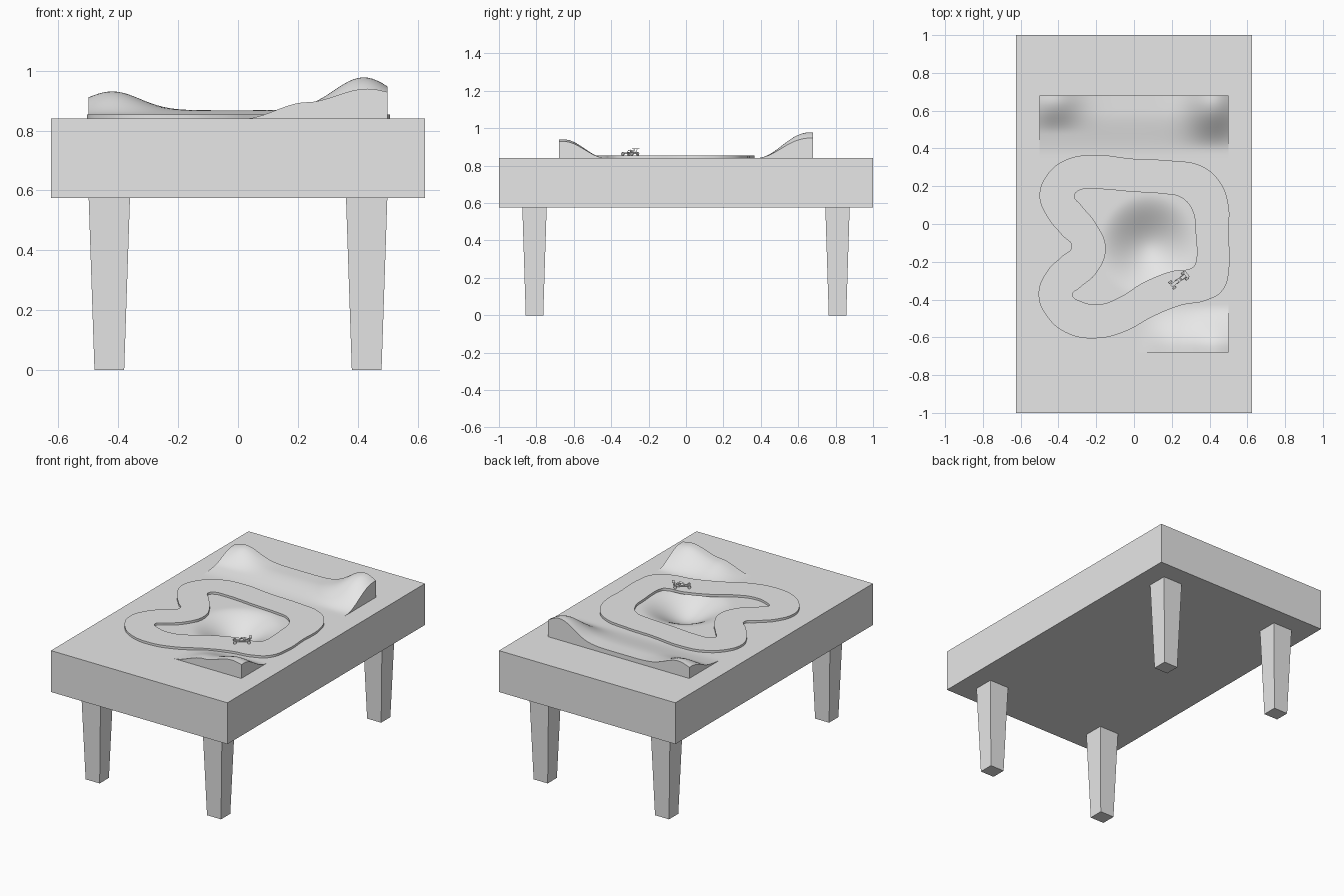
import bpy, bmesh, math
from mathutils import Matrix, Vector

if "Cube" in bpy.data.objects:
    bpy.data.objects.remove(bpy.data.objects["Cube"])

grey = bpy.data.materials.new("plain_grey")
grey.use_nodes = True
grey.diffuse_color = (0.8, 0.8, 0.8, 1)
grey.node_tree.nodes["Principled BSDF"].inputs["Base Color"].default_value = (0.8, 0.8, 0.8, 1)

TOP, UNDER = 0.84, 0.575      # table surface and underside
HALF_X, HALF_Y = 0.5, 0.68    # landscape half size


def add_object(name, bm, smooth=False):
    mesh = bpy.data.meshes.new(name)
    bmesh.ops.recalc_face_normals(bm, faces=bm.faces)
    bm.to_mesh(mesh)
    bm.free()
    obj = bpy.data.objects.new(name, mesh)
    bpy.context.collection.objects.link(obj)
    mesh.materials.append(grey)
    if smooth:
        bpy.ops.object.select_all(action='DESELECT')
        obj.select_set(True)
        bpy.context.view_layer.objects.active = obj
        bpy.ops.object.shade_smooth_by_angle(angle=math.radians(40))
    return obj


def box_mesh(size, centre, taper=1.0):
    """Box whose lower end is scaled by taper."""
    bm = bmesh.new()
    bmesh.ops.create_cube(bm, size=1)
    for v in bm.verts:
        if v.co.z < 0:
            v.co.x *= taper
            v.co.y *= taper
        v.co = Vector(a * b for a, b in zip(v.co, size)) + Vector(centre)
    return bm


# Table top with an opening for the landscape
bm = box_mesh((1.25, 2, TOP - UNDER), (0, 0, (TOP + UNDER) / 2))
bm.faces.ensure_lookup_table()
upper = max(bm.faces, key=lambda f: f.calc_center_median().z)
bmesh.ops.inset_region(bm, faces=[upper], thickness=0.1)
for v in upper.verts:
    v.co.x = math.copysign(HALF_X, v.co.x)
    v.co.y = math.copysign(HALF_Y, v.co.y)
bmesh.ops.delete(bm, geom=[upper], context='FACES_ONLY')
add_object("table_top", bm)

# Tapered legs
for sx, side in ((1, "left"), (-1, "right")):
    for sy, end in ((-1, "front"), (1, "back")):
        add_object(f"{end}_{side}_leg", box_mesh(
            (0.138, 0.13, UNDER), (sx * 0.43, sy * 0.81, UNDER / 2), 0.72))


def ease(t):
    t = min(max(t, 0), 1)
    return t * t * (3 - 2 * t)


def profile(points, x):
    """Smoothly interpolated height along x."""
    for (x0, h0), (x1, h1) in zip(points, points[1:]):
        if x <= x1:
            return h0 + (h1 - h0) * ease((x - x0) / (x1 - x0))
    return points[-1][1]


def bump(x, centre, width):
    return math.exp(-((x - centre) / width) ** 2)


FRONT_HILL = ((-0.5, 0), (0.02, 0), (0.23, 0.055), (0.43, 0.1), (0.6, 0.07))


def height(x, y):
    # Back ridge with a hill at each end, front hill, hollow in the middle
    ridge = 0.028 * ease((y - 0.36) / 0.24)
    right_hill = 0.063 * bump(x, -0.42, 0.13) * ease((y - 0.48) / 0.18)
    left_hill = 0.11 * bump(x, 0.42, 0.14) * ease((y - 0.39) / 0.27)
    front_hill = profile(FRONT_HILL, x) * ease((-y - 0.43) / 0.22)
    reach = math.hypot((x - 0.08) / 0.27, (y + 0.12) / 0.28)
    hollow = 0.1 * ease(1 - reach)
    return TOP + ridge + right_hill + left_hill + front_hill - hollow


# Landscape block
bm = bmesh.new()
bmesh.ops.create_grid(bm, x_segments=60, y_segments=80, size=1)
for v in bm.verts:
    x, y = v.co.x * HALF_X, v.co.y * HALF_Y
    v.co = (x, y, height(x, y))
rim = [e for e in bm.edges if e.is_boundary]
skirt = bmesh.ops.extrude_edge_only(bm, edges=rim)["geom"]
for v in skirt:
    if isinstance(v, bmesh.types.BMVert):
        v.co.z = 0.7
bmesh.ops.holes_fill(bm, edges=[e for e in skirt if isinstance(e, bmesh.types.BMEdge)])
add_object("landscape", bm, smooth=True)

# Road loop: outer and inner outline filled between
OUTER = ((-.22, .365), (0, .345), (.2, .335), (.35, .31), (.45, .23), (.5, .1),
         (.5, -.05), (.505, -.22), (.47, -.35), (.38, -.405), (.25, -.43),
         (.1, -.49), (-.05, -.57), (-.2, -.605), (-.35, -.58), (-.46, -.49),
         (-.505, -.37), (-.46, -.25), (-.38, -.17), (-.33, -.12), (-.38, -.06),
         (-.46, .04), (-.5, .15), (-.46, .26), (-.36, .34))
INNER = ((-.23, .185), (0, .17), (.15, .16), (.25, .14), (.31, .07), (.325, -.03),
         (.325, -.21), (.31, -.23), (.2, -.25), (.05, -.31), (-.08, -.39),
         (-.18, -.425), (-.28, -.41), (-.325, -.375), (-.29, -.34), (-.2, -.26),
         (-.15, -.13), (-.2, 0), (-.28, .1), (-.315, .15), (-.29, .178))
curve = bpy.data.curves.new("road", 'CURVE')
curve.dimensions = '2D'
curve.fill_mode = 'BOTH'
curve.extrude = 0.008
curve.resolution_u = 8
for outline in (OUTER, INNER):
    spline = curve.splines.new('BEZIER')
    spline.bezier_points.add(len(outline) - 1)
    spline.use_cyclic_u = True
    for point, (x, y) in zip(spline.bezier_points, outline):
        point.co = (x, y, 0)
        point.handle_left_type = point.handle_right_type = 'AUTO'
road = bpy.data.objects.new("road", curve)
bpy.context.collection.objects.link(road)
road.location.z = 0.846
curve.materials.append(grey)
bpy.ops.object.select_all(action='DESELECT')
road.select_set(True)
bpy.context.view_layer.objects.active = road
bpy.ops.object.convert(target='MESH')
bpy.ops.object.shade_smooth_by_angle(angle=math.radians(30))

# Toy buggy on the road, nose along its own -x
PLACE = Matrix.Translation((0.237, -0.298, 0.854)) @ Matrix.Rotation(math.radians(36), 4, 'Z')


def buggy_part(name, bm, smooth=False):
    add_object(name, bm, smooth).matrix_world = PLACE


def bar_mesh(start, end, radius, sides=6):
    start, end = Vector(start), Vector(end)
    axis = end - start
    turn = axis.to_track_quat('Z', 'Y').to_matrix().to_4x4()
    bm = bmesh.new()
    bmesh.ops.create_cone(bm, cap_ends=True, segments=sides, radius1=radius, radius2=radius,
                          depth=axis.length, matrix=Matrix.Translation((start + end) / 2) @ turn)
    return bm


buggy_part("buggy_floor", box_mesh((0.09, 0.018, 0.004), (0, 0, 0.009)))
buggy_part("buggy_nose", box_mesh((0.036, 0.014, 0.007), (-0.032, 0, 0.014)))
buggy_part("buggy_engine", box_mesh((0.026, 0.016, 0.009), (0.03, 0, 0.015)))
buggy_part("buggy_seat", box_mesh((0.008, 0.012, 0.014), (0.01, 0, 0.017)))
buggy_part("buggy_wing", box_mesh((0.016, 0.036, 0.002), (0.05, 0, 0.036)))
for sy, side in ((1, "left"), (-1, "right")):
    for x, end in ((-0.042, "front"), (0.04, "back")):
        buggy_part(f"buggy_{end}_{side}_wheel",
                   bar_mesh((x, sy * 0.014, 0.009), (x, sy * 0.024, 0.009), 0.009, 16), True)
    y = sy * 0.009
    cage = ((-0.016, y, 0.014), (-0.004, y, 0.029), (0.016, y, 0.03), (0.042, y, 0.016))
    for i, (a, b) in enumerate(zip(cage, cage[1:])):
        buggy_part(f"buggy_{side}_cage_bar_{i}", bar_mesh(a, b, 0.0012))
    buggy_part(f"buggy_{side}_wing_post", bar_mesh((0.042, y, 0.012), (0.05, y, 0.036), 0.0012))
for x, end in ((-0.042, "front"), (0.04, "back")):
    buggy_part(f"buggy_{end}_axle", bar_mesh((x, -0.015, 0.009), (x, 0.015, 0.009), 0.002))
for x in (-0.004, 0.016):
    buggy_part("buggy_roof_bar", bar_mesh((x, -0.009, 0.0295), (x, 0.009, 0.0295), 0.0012))
